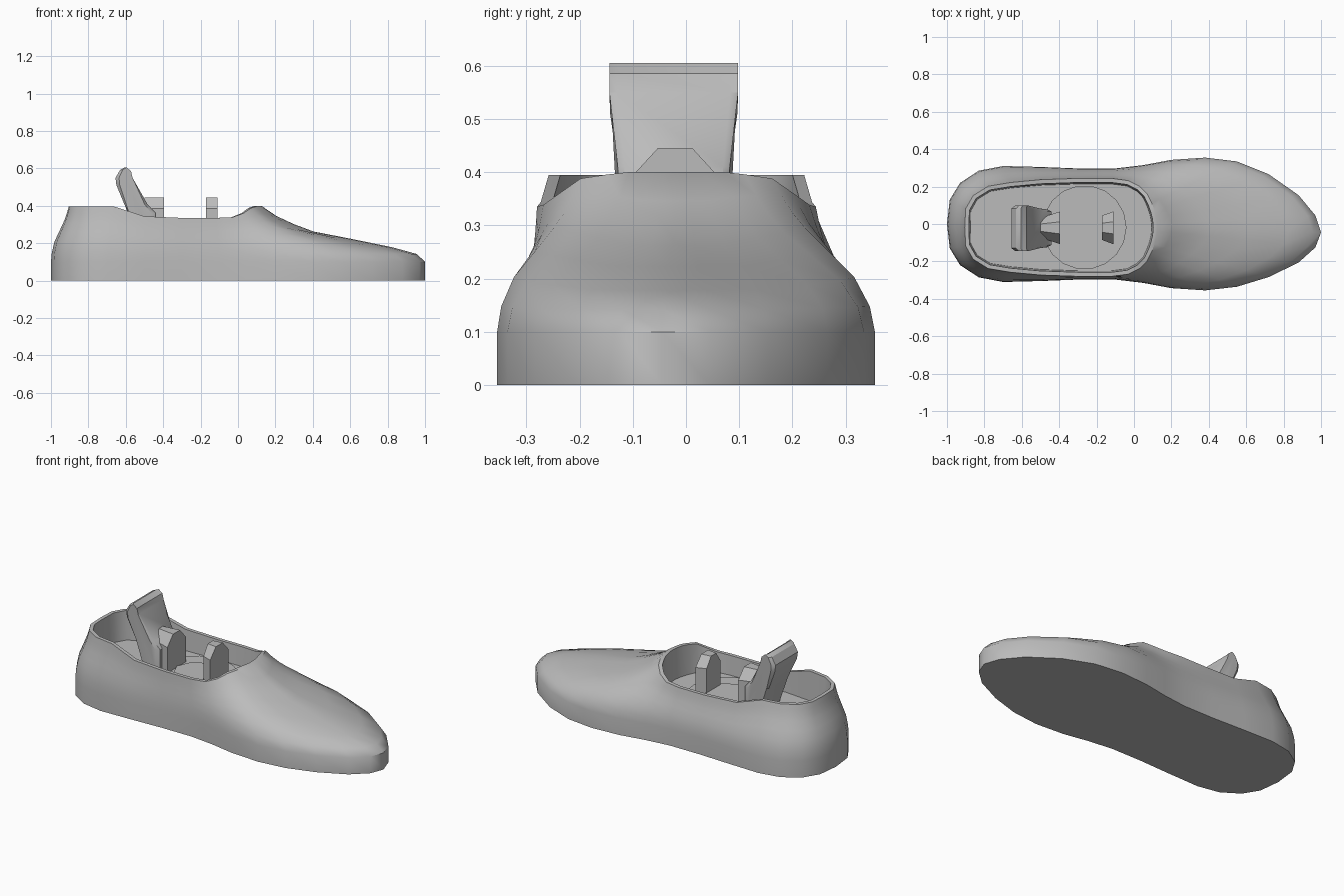
import bpy, bmesh, math

if "Cube" in bpy.data.objects:
    bpy.data.objects.remove(bpy.data.objects["Cube"])

grey = bpy.data.materials.new("plain grey")
grey.use_nodes = True
COLOUR = (0.5, 0.5, 0.5, 1)
grey.diffuse_color = COLOUR
grey.node_tree.nodes["Principled BSDF"].inputs["Base Color"].default_value = COLOUR


def finish(name, bm, angle):
    bmesh.ops.recalc_face_normals(bm, faces=bm.faces)
    mesh = bpy.data.meshes.new(name)
    bm.to_mesh(mesh)
    bm.free()
    obj = bpy.data.objects.new(name, mesh)
    bpy.context.collection.objects.link(obj)
    mesh.materials.append(grey)
    bpy.ops.object.select_all(action='DESELECT')
    bpy.context.view_layer.objects.active = obj
    obj.select_set(True)
    bpy.ops.object.shade_smooth_by_angle(angle=math.radians(angle))
    return obj


def loft(name, rings, angle):
    """Skin closed rings of equal length and cap both ends."""
    bm = bmesh.new()
    rows = [[bm.verts.new(p) for p in ring] for ring in rings]
    n = len(rows[0])
    for a, b in zip(rows, rows[1:]):
        for i in range(n):
            j = (i + 1) % n
            bm.faces.new((a[i], a[j], b[j], b[i]))
    bm.faces.new(rows[0])
    bm.faces.new(rows[-1])
    return finish(name, bm, angle)


def mirror_outline(half):
    return half + [(x, -y) for x, y in half[-2:0:-1]]


def lerp_table(table, x):
    for (x0, v0), (x1, v1) in zip(table, table[1:]):
        if x <= x1:
            return v0 + (v1 - v0) * max(0, (x - x0) / (x1 - x0))
    return table[-1][1]


# Matching half outlines of the sole and the cockpit rim, heel to toe
SOLE = [(-1, 0), (-.985, .13), (-.93, .22), (-.83, .285), (-.7, .31), (-.5, .305),
        (-.3, .297), (-.1, .297), (.05, .315), (.2, .343), (.38, .355), (.55, .335),
        (.72, .275), (.88, .18), (.97, .085), (1, 0)]
RIM = [(-.905, 0), (-.9, .1), (-.86, .17), (-.78, .22), (-.66, .24), (-.5, .255),
       (-.3, .262), (-.12, .262), (-.03, .25), (.03, .22), (.07, .18), (.095, .13),
       (.11, .09), (.12, .05), (.124, .02), (.125, 0)]
RIM_HEIGHT = [(-.62, .395), (-.48, .335), (-.04, .335), (.03, .36), (.07, .388), (.11, .4)]
# Inward step, rise at the heel and sides, rise along the toe
LAYERS = [(0, 0, 0), (.05, .17, .14), (.2, .37, .26), (.45, .54, .41),
          (.68, .7, .54), (.8, .79, .67), (.91, .9, .82), (1, 1, 1)]
FLOOR = .22
MID = -.018

sole = [(x, y - .045 * max(0, (x - .5) / .5) ** 2) for x, y in mirror_outline(SOLE)]
rim = [(x, y + MID) for x, y in mirror_outline(RIM)]

# Hull: straight sole edge, domed upper, thin rim, inner wall and floor
rings = [[(x, y, 0) for x, y in sole]]
for step, side_rise, toe_rise in LAYERS:
    ring = []
    for (px, py), (qx, qy) in zip(sole, rim):
        toe = max(0, min(1, (px - .3) / .6))
        rise = side_rise + (toe_rise - side_rise) * toe
        top = lerp_table(RIM_HEIGHT, qx)
        ring.append((px + (qx - px) * step, py + (qy - py) * step, .1 + (top - .1) * rise))
    rings.append(ring)


def inset(p, d):
    cx = max(-.68, min(-.1, p[0]))
    dx, dy = p[0] - cx, p[1] - MID
    k = 1 - d / math.hypot(dx, dy)
    return cx + dx * k, MID + dy * k


rings.append([(*inset(p, .022), lerp_table(RIM_HEIGHT, p[0])) for p in rim])
rings.append([(*inset(p, .03), FLOOR) for p in rim])
loft("hull", rings, 40)


# Round floor plate and the pad in the cockpit
def disc(name, radius, sides, z0, z1):
    outline = [(radius * math.cos(math.tau * i / sides) - .265,
                radius * math.sin(math.tau * i / sides) + MID) for i in range(sides)]
    loft(name, [[(x, y, z) for x, y in outline] for z in (z0, z1)], 30)


disc("floor_plate", .225, 18, FLOOR - .01, FLOOR + .012)
disc("floor_pad", .13, 8, FLOOR, FLOOR + .02)

# Backrest: side profile with a wider head, edges narrowed at both sides
BACK = [(-.655, .55), (-.63, .592), (-.605, .605), (-.575, .585), (-.565, .55),
        (-.485, .41), (-.44, .36), (-.44, FLOOR), (-.53, FLOOR), (-.6, .39), (-.65, .51)]


def backrest_ring(side, shrink):
    ring = []
    for x, z in BACK:
        half = .105 + .02 * min(1, max(0, (z - .38) / .14))
        ring.append((-.56 + (x + .56) * shrink, -.023 + side * half - side * (1 - shrink) * .02, z))
    return ring


loft("backrest", [backrest_ring(-1, .8), backrest_ring(-.85, 1),
                  backrest_ring(.85, 1), backrest_ring(1, .8)], 30)

# Seat block and front post share one shouldered outline
SHOULDERED = [(-.09, FLOOR), (-.09, .385), (-.035, .445), (.03, .445), (.085, .385), (.085, FLOOR)]


def shouldered_block(name, x0, x1, back_width):
    loft(name, [[(x, MID + y * w, z) for y, z in SHOULDERED]
                for x, w in ((x0, back_width), (x1, 1))], 30)


shouldered_block("seat_block", -.5, -.395, .6)
shouldered_block("front_post", -.17, -.11, .75)
